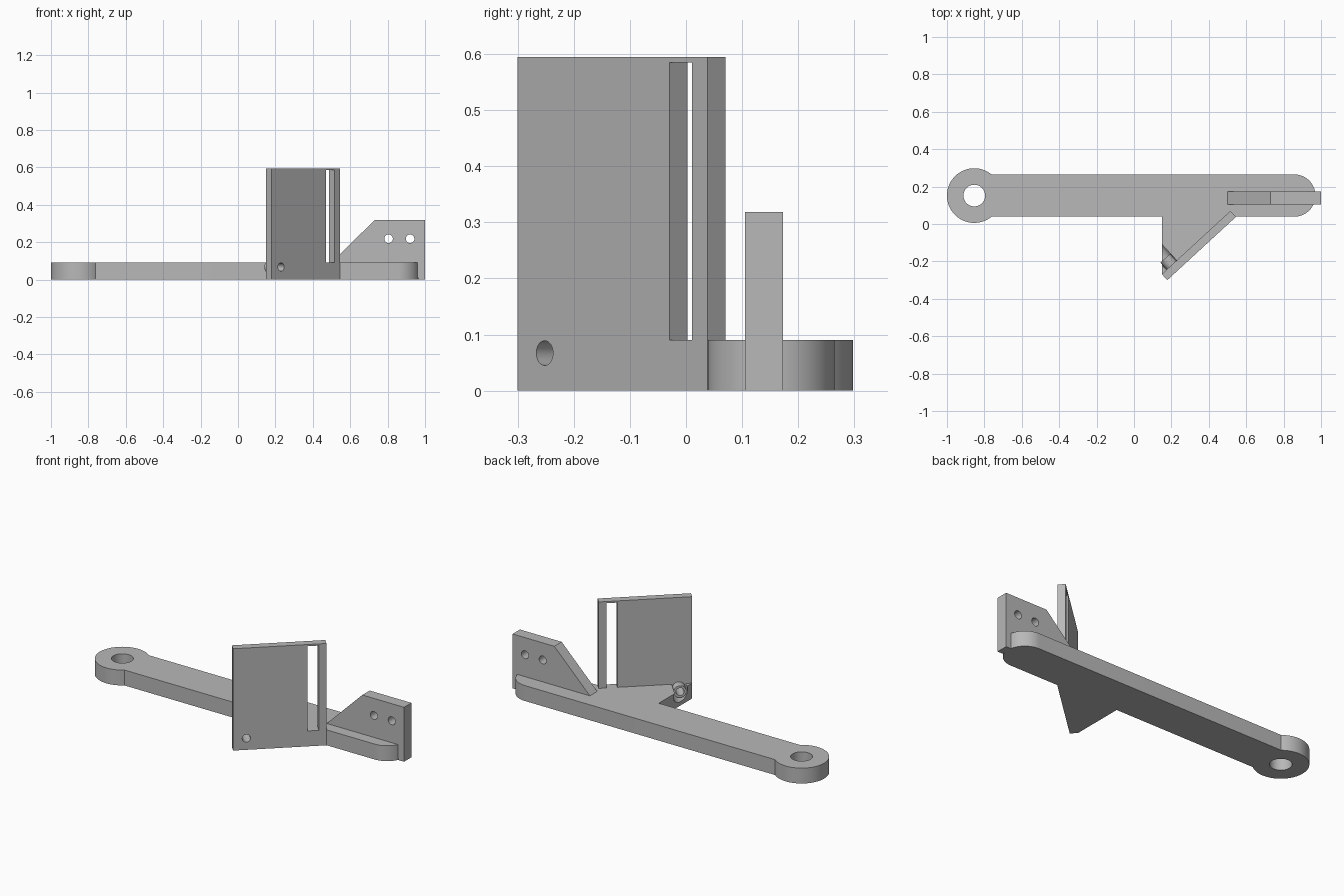
import bpy, bmesh, math
from mathutils import Vector, Matrix

if "Cube" in bpy.data.objects:
    bpy.data.objects.remove(bpy.data.objects["Cube"], do_unlink=True)

grey = bpy.data.materials.new("plain grey")
grey.use_nodes = True
grey.diffuse_color = (0.48, 0.48, 0.48, 1)
grey.node_tree.nodes["Principled BSDF"].inputs["Base Color"].default_value = grey.diffuse_color

UP = Vector((0, 0, 1))
ARM_H = 0.09
ARM_Y = 0.152


def finish(name, bm):
    bmesh.ops.recalc_face_normals(bm, faces=bm.faces)
    mesh = bpy.data.meshes.new(name)
    bm.to_mesh(mesh)
    bm.free()
    mesh.materials.append(grey)
    obj = bpy.data.objects.new(name, mesh)
    bpy.context.collection.objects.link(obj)
    return obj


def prism(name, points, sweep):
    """Extrude a closed 3D outline along a vector."""
    bm = bmesh.new()
    face = bm.faces.new([bm.verts.new(p) for p in points])
    ext = bmesh.ops.extrude_face_region(bm, geom=[face], use_keep_orig=True)
    moved = [g for g in ext["geom"] if isinstance(g, bmesh.types.BMVert)]
    bmesh.ops.translate(bm, verts=moved, vec=sweep)
    return finish(name, bm)


def rod(name, start, end, radius):
    """Cylinder between two points."""
    axis = end - start
    bm = bmesh.new()
    place = Matrix.Translation((start + end) / 2) @ axis.to_track_quat("Z", "Y").to_matrix().to_4x4()
    bmesh.ops.create_cone(bm, cap_ends=True, segments=48, radius1=radius,
                          radius2=radius, depth=axis.length, matrix=place)
    return finish(name, bm)


def cut(obj, *cutters):
    """Subtract cutters and bake the result."""
    for c in cutters:
        c.hide_render = True
        mod = obj.modifiers.new("cut", "BOOLEAN")
        mod.operation, mod.solver, mod.object = "DIFFERENCE", "EXACT", c
    bpy.context.view_layer.update()
    deps = bpy.context.evaluated_depsgraph_get()
    baked = bpy.data.meshes.new_from_object(obj.evaluated_get(deps))
    obj.modifiers.clear()
    obj.data = baked


def arc(cx, radius, a0, a1, steps):
    angles = [a0 + (a1 - a0) * i / steps for i in range(steps + 1)]
    return [Vector((cx + radius * math.cos(a), ARM_Y + radius * math.sin(a), 0)) for a in angles]


# Arm with a round eye at one end and a rounded tip at the other
half, eye_r, eye_x = 0.113, 0.146, -0.854
join = math.asin(half / eye_r)
outline = arc(0.857, half, -math.pi / 2, math.pi / 2, 32)
outline += arc(eye_x, eye_r, join, 2 * math.pi - join, 64)
arm = prism("arm", outline, UP * ARM_H)
eye_hole = rod("eye_hole_cutter", Vector((eye_x, ARM_Y, -0.1)), Vector((eye_x, ARM_Y, 0.2)), 0.058)
cut(arm, eye_hole)

# Upright fin on the arm tip, with two holes
fin_y = 0.105
fin_profile = [(0.5, 0.09), (0.73, 0.318), (1, 0.318), (1, 0), (0.966, 0), (0.95, 0.045), (0.5, 0.045)]
fin = prism("fin", [Vector((x, fin_y, z)) for x, z in fin_profile], Vector((0, 0.068, 0)))
fin_holes = [rod("fin_hole_cutter", Vector((x, 0, 0.218)), Vector((x, 0.3, 0.218)), 0.023)
             for x in (0.805, 0.92)]
cut(fin, *fin_holes)

# Slanted plate frame: along runs up the plate, back points behind it
corner = Vector((0.178, -0.3, 0))
far = Vector((0.545, 0.038, 0))
along = (far - corner).normalized()
back = UP.cross(along)
thick = 0.0435


def on_plate(u, depth, z):
    return corner + along * u + back * depth + UP * z


def slab(name, u0, u1, z0, z1, d0, d1):
    return prism(name, [on_plate(u0, d0, z0), on_plate(u1, d0, z0),
                        on_plate(u1, d0, z1), on_plate(u0, d0, z1)], back * (d1 - d0))


plate = slab("plate", 0, (far - corner).length, 0, 0.595, 0, thick)
slot = slab("slot_cutter", 0.399, 0.458, ARM_H, 0.585, -0.1, 0.1)
hole_u, hole_z = 0.071, 0.067
bore = rod("bore_cutter", on_plate(hole_u, -0.1, hole_z), on_plate(hole_u, 0.3, hole_z), 0.022)
cut(plate, slot, bore)

# Boss behind the plate
boss_end = thick + 0.05
boss = rod("boss", on_plate(hole_u, thick - 0.01, hole_z), on_plate(hole_u, boss_end, hole_z), 0.035)
cut(boss, bore)

# Triangular web joining plate and arm, relieved around the boss
arm_edge = ARM_Y - half
tip = on_plate(0, thick, 0)
reach = (arm_edge - tip.y) / along.y
web = prism("web", [tip, tip + along * reach, Vector((tip.x, arm_edge, 0))], UP * ARM_H)
relief = rod("relief_cutter", on_plate(hole_u, thick, hole_z), on_plate(hole_u, 0.35, hole_z), 0.044)
cut(web, relief)

# Remove helpers and shade
for helper in (eye_hole, *fin_holes, slot, bore, relief):
    bpy.data.objects.remove(helper, do_unlink=True)
bpy.ops.object.select_all(action="DESELECT")
for part in (arm, fin, plate, boss, web):
    part.select_set(True)
    bpy.context.view_layer.objects.active = part
bpy.ops.object.shade_smooth_by_angle(angle=math.radians(30))
